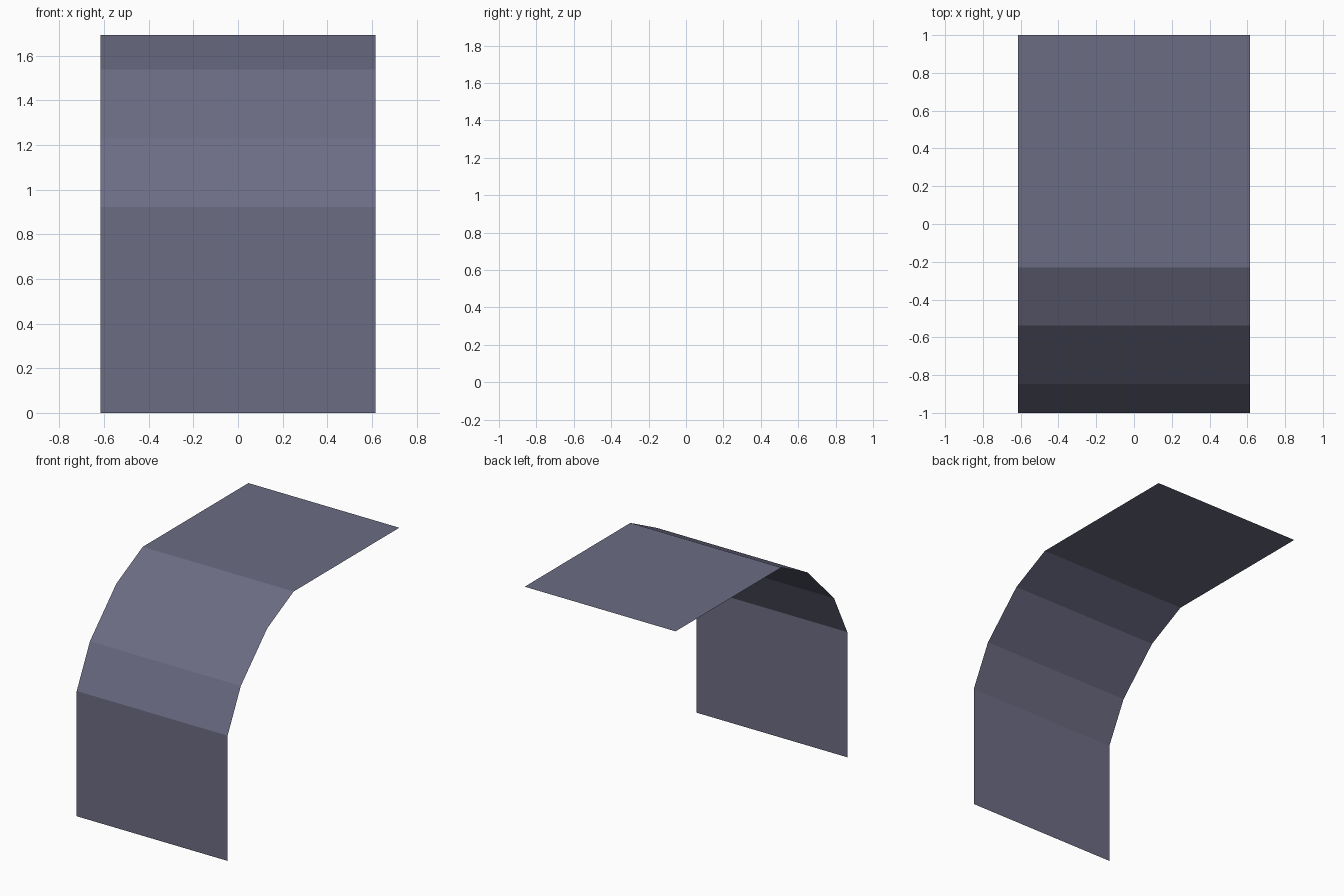
import bpy, bmesh

if "Cube" in bpy.data.objects:
    bpy.data.objects.remove(bpy.data.objects["Cube"])

U = 2 / 13            # the model sits on a regular grid of this step
HALF_WIDTH = 4 * U

# Side profile in grid steps (y, z): wall, three bevel facets, flat roof
profile = [(0, 0), (0, 6), (1, 8), (3, 10), (5, 11), (13, 11)]

mat = bpy.data.materials.new("slate purple")
mat.diffuse_color = (0.150, 0.150, 0.231, 1)
mat.use_nodes = True
mat.node_tree.nodes["Principled BSDF"].inputs["Base Color"].default_value = mat.diffuse_color

# Zero-thickness curved sheet, profile swept across x
bm = bmesh.new()
rows = [[bm.verts.new((x, -1 + y * U, z * U)) for x in (-HALF_WIDTH, HALF_WIDTH)]
        for y, z in profile]
for low, high in zip(rows, rows[1:]):
    bm.faces.new((low[0], low[1], high[1], high[0]))

mesh = bpy.data.meshes.new("curved_panel")
bm.to_mesh(mesh)
bm.free()
mesh.materials.append(mat)
panel = bpy.data.objects.new("curved_panel", mesh)
bpy.context.collection.objects.link(panel)
